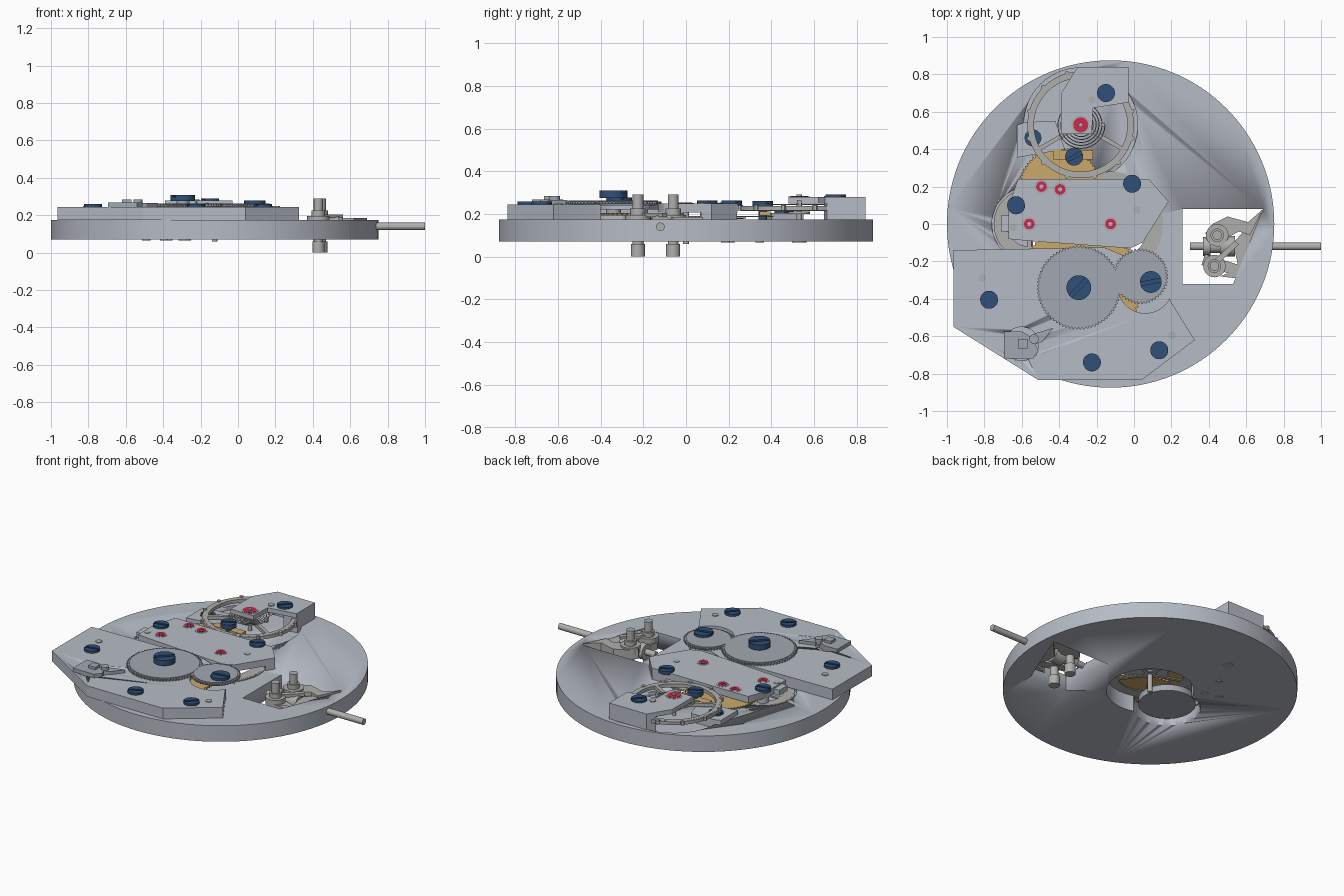
import bpy, bmesh, math
from mathutils import Matrix

def material(name, r, g, b):
    m = bpy.data.materials.new(name)
    m.diffuse_color = (r, g, b, 1)
    return m

PLATE = material("plate_metal", 0.47, 0.50, 0.56)
WHEEL = material("wheel_metal", 0.36, 0.39, 0.44)
STEEL = material("steel", 0.43, 0.43, 0.42)
GOLD = material("gold", 0.60, 0.40, 0.15)
BLUE = material("blued_steel", 0.03, 0.08, 0.19)
RED = material("ruby", 0.60, 0.02, 0.08)

# ---- helpers: every solid is a stack of prisms ----
def circle(x, y, r, n=48, a0=0, a1=2 * math.pi):
    full = abs(a1 - a0 - 2 * math.pi) < 1e-6
    k = n if full else n - 1
    return [(x + r * math.cos(a0 + (a1 - a0) * i / k), y + r * math.sin(a0 + (a1 - a0) * i / k)) for i in range(n)]

def teeth(x, y, r, n, depth=0.012):
    return [(x + rr * math.cos(2 * math.pi * (i + f) / n), y + rr * math.sin(2 * math.pi * (i + f) / n))
            for i in range(n) for f, rr in ((0, r - depth), (0.35, r), (0.6, r))]

def prism(pts, z0, z1, hole=None):
    return (pts, z0, z1, hole)

def disc(x, y, r, z0, z1, n=48):
    return prism(circle(x, y, r, n), z0, z1)

def ring(x, y, r, ri, z0, z1, n=64):
    return prism(circle(x, y, r, n), z0, z1, circle(x, y, ri, n))

def bar(x0, y0, x1, y1, w, z0, z1):
    d = math.hypot(x1 - x0, y1 - y0)
    nx, ny = -(y1 - y0) / d * w / 2, (x1 - x0) / d * w / 2
    return prism([(x0 + nx, y0 + ny), (x0 - nx, y0 - ny), (x1 - nx, y1 - ny), (x1 + nx, y1 + ny)], z0, z1)

def build(name, parts, mat, matrix=None):
    bm = bmesh.new()
    for pts, z0, z1, hole in parts:
        loops = []
        for p in [pts] + ([hole] if hole else []):
            loops.append(([bm.verts.new((x, y, z0)) for x, y in p], [bm.verts.new((x, y, z1)) for x, y in p]))
        for lo, hi in loops:
            for i in range(len(lo)):
                j = (i + 1) % len(lo)
                bm.faces.new((lo[i], lo[j], hi[j], hi[i]))
        if hole:
            for k in (0, 1):
                a, b = loops[0][k], loops[1][k]
                for i in range(len(a)):
                    j = (i + 1) % len(a)
                    bm.faces.new((a[i], a[j], b[j], b[i]))
        else:
            bm.faces.new(loops[0][0])
            bm.faces.new(loops[0][1])
    bmesh.ops.recalc_face_normals(bm, faces=bm.faces)
    me = bpy.data.meshes.new(name)
    bm.to_mesh(me)
    bm.free()
    if matrix:
        me.transform(matrix)
    ob = bpy.data.objects.new(name, me)
    bpy.context.collection.objects.link(ob)
    if mat:
        me.materials.append(mat)
    bpy.ops.object.select_all(action='DESELECT')
    ob.select_set(True)
    bpy.context.view_layer.objects.active = ob
    bpy.ops.object.shade_smooth_by_angle(angle=math.radians(30))
    return ob

def cut(ob, parts):
    for p in parts:
        c = build("cutter", [p], None)
        c.hide_render = True
        m = ob.modifiers.new("cut", 'BOOLEAN')
        m.operation, m.solver, m.object = 'DIFFERENCE', 'EXACT', c
        bpy.context.view_layer.objects.active = ob
        bpy.ops.object.modifier_apply(modifier="cut")
        bpy.data.objects.remove(c)

def spoked_wheel(name, x, y, r, ri, z0, z1, n, mat, a=0.0, hub=0.04):
    parts = [ring(x, y, r - 0.01, ri, z0, z1), ring(x, y, r, r - 0.012, z0 + 0.001, z1 - 0.001), disc(x, y, hub, z0, z1)]
    for i in range(n):
        t = a + 2 * math.pi * i / n
        parts.append(bar(x, y, x + (ri + 0.005) * math.cos(t), y + (ri + 0.005) * math.sin(t), 0.022, z0, z1))
    return build(name, parts, mat)

# ---- main plate with its window, recesses and train openings ----
plate = build("main_plate", [disc(-0.125, 0, 0.875, 0.07, 0.175, 128)], PLATE)
cut(plate, [
    prism([(0.26, 0.08), (0.26, -0.32), (0.53, -0.32), (0.69, 0.08)], 0, 0.3),
    disc(-0.125, 0, 0.26, 0, 0.3, 64),
    disc(-0.34, -0.1, 0.2, 0, 0.3, 64),
    disc(-0.285, 0.53, 0.305, 0.15, 0.3, 64),
    disc(-0.56, 0.0, 0.2, 0.152, 0.3, 64)])

# ---- barrel bridge, hollow beneath for the barrel and centre wheel ----
bridge = build("barrel_bridge", [prism([
    (-0.965, -0.14), (-0.965, -0.55), (-0.51, -0.835), (0.04, -0.835), (0.325, -0.62), (0.2, -0.42),
    (0.15, -0.3), (0.1, -0.17), (-0.05, -0.17), (-0.16, -0.125)], 0.174, 0.245)], PLATE)
cut(bridge, [disc(-0.295, -0.34, 0.36, 0.16, 0.222, 64), disc(-0.125, 0, 0.29, 0.16, 0.221, 64),
             disc(0.06, -0.33, 0.147, 0.1, 0.3), disc(-0.6, -0.64, 0.09, 0.225, 0.3)])

# ---- train bridge with feet at its ends ----
build("train_bridge", [
    prism([(-0.67, -0.08), (-0.67, 0.1), (-0.62, 0.24), (0.08, 0.24), (0.185, 0.12), (0.045, -0.1),
           (-0.02, -0.13), (-0.57, -0.09)], 0.206, 0.25),
    prism([(-0.71, -0.04), (-0.66, -0.04), (-0.66, 0.045), (-0.71, 0.045)], 0.206, 0.24)], PLATE)
build("train_bridge_feet", [
    prism([(-0.02, 0.238), (0.08, 0.238), (0.183, 0.12), (0.15, 0.07)], 0.174, 0.21),
    disc(-0.63, 0.1, 0.035, 0.15, 0.21)], PLATE)

# ---- balance cock, lower block and pallet bridge ----
build("balance_cock", [
    prism([(-0.335, 0.79), (-0.3, 0.84), (-0.03, 0.84), (-0.03, 0.66), (-0.12, 0.645), (-0.13, 0.79)], 0.15, 0.278),
    prism([(-0.39, 0.48), (-0.39, 0.7), (-0.3, 0.84), (-0.03, 0.84), (-0.03, 0.65), (-0.22, 0.62),
           (-0.225, 0.48)], 0.25, 0.279)], PLATE)
build("balance_block", [prism([(-0.625, 0.355), (-0.625, 0.53), (-0.58, 0.545), (-0.42, 0.55), (-0.37, 0.4)],
                              0.145, 0.205)], PLATE)
build("pallet_bridge", [bar(-0.43, 0.37, -0.22, 0.37, 0.05, 0.192, 0.212)], GOLD)

# ---- gear train ----
spoked_wheel("centre_wheel", -0.125, 0, 0.28, 0.2, 0.177, 0.184, 5, STEEL, 0.3)
build("barrel", [prism(teeth(-0.295, -0.34, 0.335, 90), 0.193, 0.204)], GOLD)
build("fourth_wheel", [prism(teeth(-0.395, 0.185, 0.225, 70), 0.185, 0.191)], GOLD)
spoked_wheel("third_wheel", -0.56, 0, 0.19, 0.12, 0.16, 0.169, 4, STEEL)
build("barrel_cover", [disc(-0.34, -0.1, 0.17, 0.1, 0.14, 64)], WHEEL)
build("wheel_arbors", [disc(-0.125, 0, 0.015, 0.06, 0.25, 20), disc(-0.56, 0, 0.012, 0.14, 0.25, 20),
                       disc(-0.395, 0.185, 0.012, 0.17, 0.25, 20)], STEEL)

# ---- ratchet and crown wheels ----
for nm, x, y, r, n, zt in (("ratchet_wheel", -0.295, -0.34, 0.225, 72, 0.263), ("crown_wheel", 0.035, -0.28, 0.148, 48, 0.262)):
    build(nm, [prism(teeth(x, y, r, n), 0.246, zt - 0.004), disc(x, y, r - 0.015, 0.24, zt, 64)], WHEEL)
build("ratchet_core", [disc(-0.295, -0.34, 0.035, 0.2, 0.285)], WHEEL)

# ---- click ----
build("click", [
    prism([(-0.695, -0.575), (-0.695, -0.72), (-0.54, -0.72), (-0.51, -0.68), (-0.54, -0.61), (-0.6, -0.575)], 0.226, 0.268),
    prism([(-0.56, -0.64), (-0.53, -0.585), (-0.43, -0.555), (-0.49, -0.63), (-0.53, -0.645)], 0.226, 0.265),
    bar(-0.62, -0.64, -0.57, -0.64, 0.05, 0.26, 0.285), disc(-0.535, -0.615, 0.025, 0.25, 0.285)], WHEEL)

# ---- balance wheel with rim screws, staff and hairspring ----
BX, BY = -0.285, 0.53
spoked_wheel("balance_wheel", BX, BY, 0.285, 0.25, 0.215, 0.238, 3, STEEL, math.radians(90 + 60 + 60), 0.03)
build("balance_rim_screws", [disc(BX + 0.285 * math.cos(t), BY + 0.285 * math.sin(t), 0.012, 0.216, 0.242, 12)
                             for t in [2 * math.pi * (i + 0.5) / 12 for i in range(12)]], STEEL)
build("balance_staff", [disc(BX, BY, 0.012, 0.1, 0.292, 20), disc(BX, BY, 0.05, 0.2, 0.212)], STEEL)
spring = bpy.data.curves.new("hairspring", 'CURVE')
spring.dimensions, spring.bevel_depth, spring.bevel_resolution = '3D', 0.0025, 0
line = spring.splines.new('POLY')
N = 168
line.points.add(N)
for i, p in enumerate(line.points):
    t, r = i * 2 * math.pi / 28, 0.035 + 0.095 * i / N
    p.co = (BX + r * math.cos(t), BY + r * math.sin(t), 0.244, 1)
spring.materials.append(STEEL)
bpy.context.collection.objects.link(bpy.data.objects.new("hairspring", spring))
build("hairspring_stud", [disc(-0.225, 0.665, 0.02, 0.22, 0.284, 20), bar(-0.175, 0.53, -0.155, 0.53, 0.02, 0.235, 0.265)], STEEL)

# ---- jewels, each in a pale setting ----
for i, (x, y, r, z) in enumerate(((-0.495, 0.2, 0.028, 0.25), (-0.395, 0.185, 0.028, 0.25), (-0.56, 0, 0.028, 0.25),
                                  (-0.125, 0, 0.028, 0.25), (BX, BY, 0.04, 0.279))):
    build(f"jewel_{i}", [ring(x, y, r, 0.011, z - 0.01, z + 0.004, 32)], RED)
    build(f"jewel_setting_{i}", [ring(x, y, r + 0.01, r, z - 0.01, z + 0.002, 32)], STEEL)
build("lower_jewel_settings", [disc(x, y, r, 0.066, 0.08, 24) for x, y, r in (
    (BX, BY, 0.033), (-0.37, 0.345, 0.02), (-0.395, 0.185, 0.022), (-0.49, 0.205, 0.022))], STEEL)

# ---- slotted blued screws: (x, y, radius, seat height, head height) ----
def screw(name, x, y, r, z, h, a=0.2):
    g = 0.16
    build(name, [disc(x, y, r, z - 0.01, z + h * 0.5, 32)] +
          [prism(circle(x, y, r, 20, a + k + g, a + k + math.pi - g), z + h * 0.45, z + h) for k in (0, math.pi)], BLUE)

for i, s in enumerate(((-0.775, -0.405, 0.048, 0.245, 0.014), (-0.225, -0.74, 0.048, 0.245, 0.014),
                       (0.135, -0.675, 0.048, 0.245, 0.014), (-0.63, 0.1, 0.048, 0.25, 0.012),
                       (-0.01, 0.215, 0.048, 0.25, 0.012), (-0.15, 0.7, 0.048, 0.278, 0.012),
                       (-0.54, 0.46, 0.045, 0.2, 0.014), (-0.32, 0.36, 0.048, 0.24, 0.02),
                       (-0.295, -0.34, 0.066, 0.285, 0.024), (0.09, -0.31, 0.058, 0.26, 0.018))):
    screw(f"screw_{i}", *s, a=0.2 + 0.3 * (i % 3))
build("pallet_screw_post", [disc(-0.32, 0.36, 0.02, 0.17, 0.242, 20)], BLUE)

# ---- locating pins ----
build("locating_pins", [disc(x, y, 0.02, 0.23, z, 20) for x, y, z in (
    (-0.81, -0.285, 0.249), (0.205, -0.595, 0.249), (0.015, 0.075, 0.253), (-0.645, -0.02, 0.253))], STEEL)

# ---- winding stem with sliding pinion, lathed along x ----
along_x = Matrix.Translation((0, -0.12, 0.14)) @ Matrix.Rotation(math.radians(90), 4, 'Y')
build("winding_stem", [disc(0, 0, 0.02, 0.3, 1.0, 32)] +
      [disc(0, 0, r, a, b, 32) for r, a, b in ((0.05, 0.37, 0.41), (0.035, 0.4, 0.47), (0.055, 0.46, 0.54))], STEEL, along_x)

# ---- setting levers and their two long pivots ----
build("setting_pivots", [disc(x, y, r, a, b, 32) for x, y in ((0.445, -0.06), (0.43, -0.225))
                         for r, a, b in ((0.025, 0, 0.29), (0.033, 0.0, 0.06), (0.06, 0.15, 0.195), (0.036, 0.19, 0.225))], STEEL)
build("setting_levers", [
    prism([(0.38, -0.05), (0.42, 0.0), (0.5, 0.04), (0.61, 0.01), (0.69, 0.08), (0.62, -0.06), (0.56, -0.04), (0.47, -0.09)], 0.12, 0.185),
    prism([(0.69, 0.07), (0.53, -0.1), (0.56, -0.24), (0.46, -0.28), (0.545, -0.29)], 0.1, 0.17),
    bar(0.37, -0.19, 0.56, -0.25, 0.06, 0.12, 0.165),
    bar(0.42, -0.22, 0.55, -0.1, 0.03, 0.185, 0.205)], STEEL)
